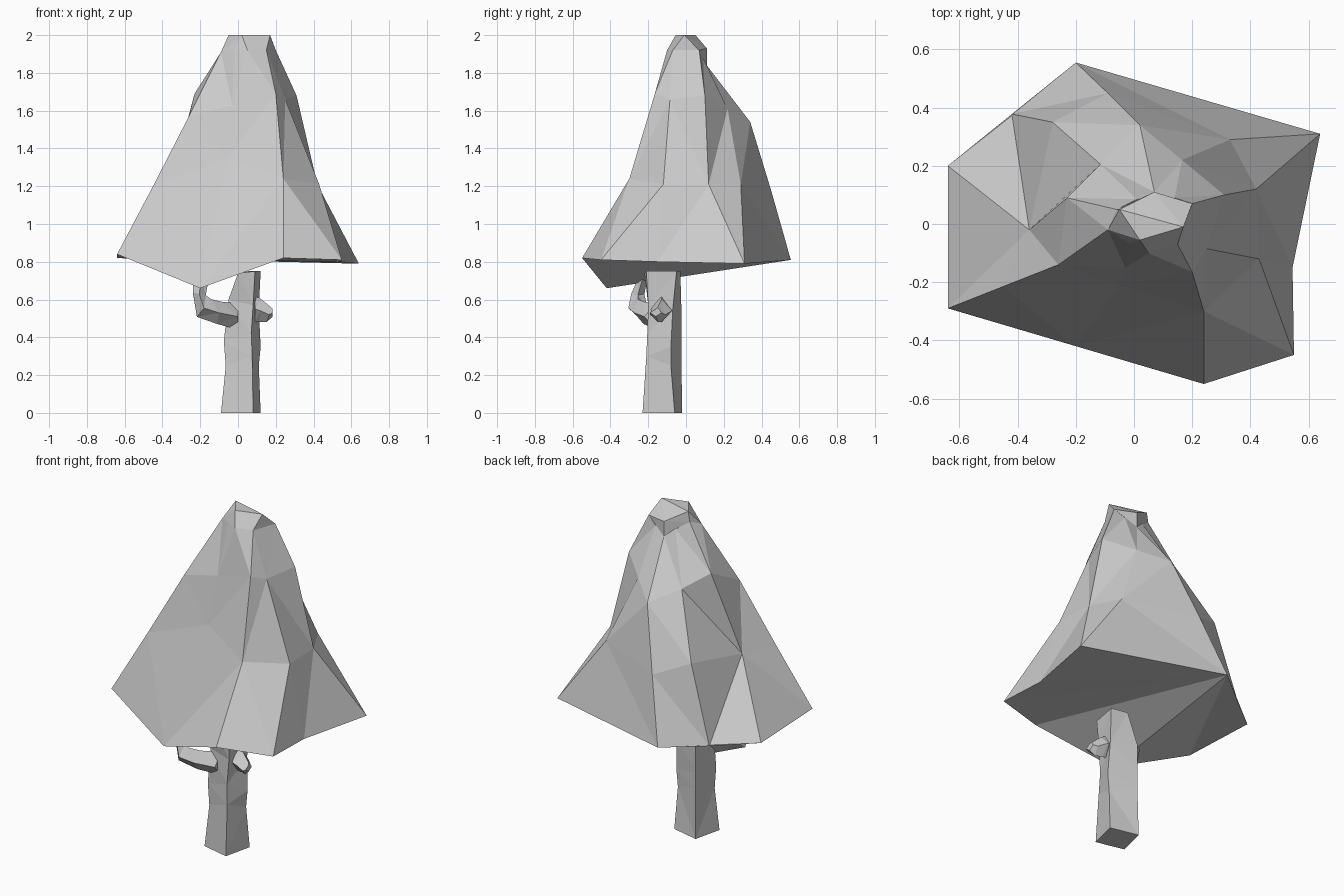
import bpy, bmesh
from mathutils import Vector


def finish(name, bm):
    bmesh.ops.recalc_face_normals(bm, faces=bm.faces)
    me = bpy.data.meshes.new(name)
    bm.to_mesh(me)
    bm.free()
    ob = bpy.data.objects.new(name, me)
    bpy.context.collection.objects.link(ob)
    return ob


def loft(name, rings, fan_base=None):
    """Skin equal-sized rings of points; close both ends."""
    bm = bmesh.new()
    vs = [[bm.verts.new(p) for p in r] for r in rings]
    n = len(vs[0])
    for a, b in zip(vs, vs[1:]):
        for i in range(n):
            j = (i + 1) % n
            bm.faces.new((a[i], a[j], b[j], b[i]))
    if fan_base is None:
        bm.faces.new(vs[0])
    else:
        k = fan_base
        for i in range(1, n - 1):
            bm.faces.new((vs[0][k], vs[0][(k + i) % n], vs[0][(k + i + 1) % n]))
    bm.faces.new(vs[-1])
    bmesh.ops.triangulate(bm, faces=bm.faces)
    return finish(name, bm)


def branch(name, path):
    """Four-sided limb; path holds (centre, in-plane half width, depth half width, up-direction)."""
    rings = []
    for c, w, d, u in path:
        c, u = Vector(c), Vector(u).normalized()
        y = Vector((0, 1, 0))
        rings.append([c + u * w, c + y * d, c - u * w, c - y * d])
    return loft(name, rings)


# Canopy: rings running counter-clockwise from the front left corner
skirt = [(-.64, -.29, .84), (-.20, -.42, .66), (.24, -.55, .82), (.55, -.45, .81),
         (.545, -.15, .80), (.64, .31, .79), (-.20, .555, .81), (-.42, .378, .81), (-.64, .20, .82)]
lower = [(-.45, -.215, 1.2), (-.05, -.21, 1.35), (.24, -.30, 1.24), (.43, -.12, 1.21),
         (.42, .12, 1.21), (.33, .29, 1.21), (-.09, .45, 1.18), (-.28, .35, 1.26), (-.36, -.02, 1.2)]
upper = [(-.26, -.14, 1.57), (-.03, -.15, 1.63), (.20, -.165, 1.69), (.25, -.085, 1.66),
         (.31, .10, 1.68), (.165, .22, 1.61), (.02, .34, 1.54), (-.115, .205, 1.61), (-.23, .09, 1.69)]
collar = [(-.09, -.02, 1.91), (-.02, -.065, 1.92), (.05, -.10, 1.92), (.15, -.07, 1.92),
          (.20, .07, 1.92), (.14, .09, 1.88), (.07, .11, 1.84), (.01, .085, 1.89), (-.06, .05, 1.94)]
loft("canopy", [skirt, lower, upper, collar], fan_base=6)

# Canopy tip
bm = bmesh.new()
for p in collar[:5] + collar[8:] + [(-.05, .05, 2), (.02, -.055, 2), (.17, -.01, 2), (.07, .11, 1.93), (.07, .11, 1.84)]:
    bm.verts.new(p)
bmesh.ops.convex_hull(bm, input=bm.verts)
finish("canopy_tip", bm)

# Trunk: twisted square section
loft("trunk", [
    [(-.09, -.19, 0), (.08, -.23, 0), (.12, -.06, 0), (-.05, -.02, 0)],
    [(-.065, -.18, .25), (.075, -.21, .3), (.11, -.08, .25), (-.045, -.025, .3)],
    [(-.075, -.18, .38), (.07, -.205, .42), (.12, -.08, .35), (-.045, -.025, .4)],
    [(-.05, -.19, .6), (.08, -.20, .57), (.11, -.07, .55), (-.045, -.025, .57)],
    [(0, -.22, .74), (.09, -.21, .75), (.12, -.05, .75), (.02, -.03, .75)]])

# Bent branch on the left and short stub on the right
branch("left_branch", [
    ((0, -.16, .51), .07, .06, (0, 0, 1)),
    ((-.10, -.225, .53), .06, .05, (.2, 0, 1)),
    ((-.18, -.255, .555), .06, .05, (.8, 0, 1)),
    ((-.205, -.255, .63), .035, .035, (1, 0, -.2)),
    ((-.195, -.23, .71), .04, .025, (1, 0, 0))])
branch("right_stub", [
    ((.09, -.13, .55), .07, .055, (0, 0, 1)),
    ((.12, -.13, .54), .06, .055, (.1, 0, 1)),
    ((.165, -.15, .52), .04, .04, (.3, 0, 1)),
    ((.183, -.16, .53), .02, .03, (0, 0, 1))])
